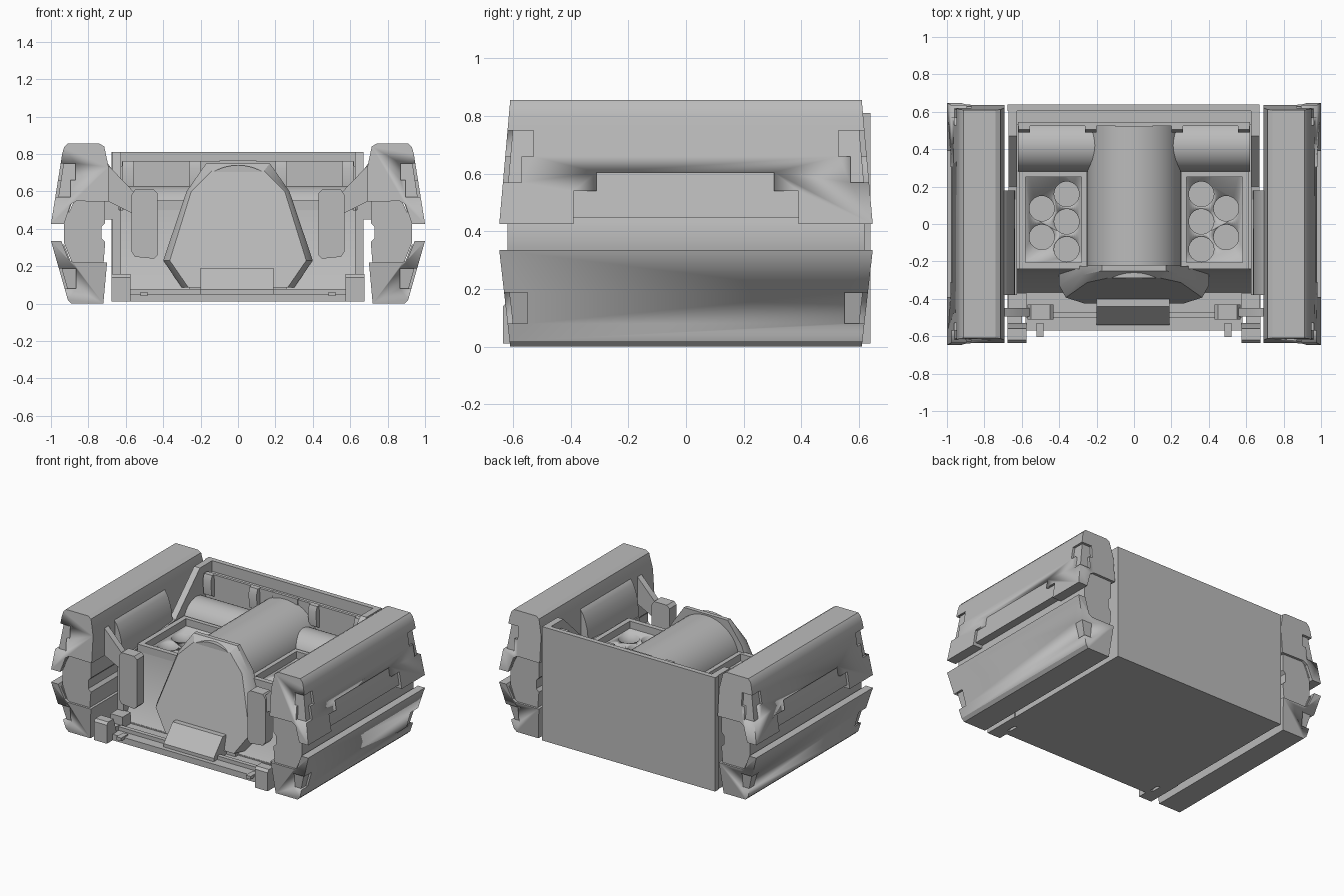
import bpy, bmesh, math

if "Cube" in bpy.data.objects:
    bpy.data.objects.remove(bpy.data.objects["Cube"])

GREY = bpy.data.materials.new("plain grey")
GREY.diffuse_color = (0.5, 0.5, 0.5, 1)
GREY.use_nodes = True
GREY.node_tree.nodes["Principled BSDF"].inputs["Base Color"].default_value = GREY.diffuse_color


def finish(name, bm, mirror=False):
    bmesh.ops.recalc_face_normals(bm, faces=bm.faces)
    me = bpy.data.meshes.new(name)
    bm.to_mesh(me)
    bm.free()
    me.materials.append(GREY)
    for p in me.polygons:
        p.use_smooth = True
    me.set_sharp_from_angle(angle=math.radians(28))
    ob = bpy.data.objects.new(name, me)
    bpy.context.collection.objects.link(ob)
    if mirror:
        ob.modifiers.new("mirror", 'MIRROR').use_mirror_merge = False
    return ob


def prism(name, pts, axis, a, b, mirror=False, shape=None):
    """Extrude a 2D outline along an axis from a to b; shape(v) may move points."""
    bm = bmesh.new()

    def co(p, d):
        return {'x': (d, p[0], p[1]), 'y': (p[0], d, p[1]), 'z': (p[0], p[1], d)}[axis]
    lo = [bm.verts.new(co(p, a)) for p in pts]
    hi = [bm.verts.new(co(p, b)) for p in pts]
    bm.faces.new(lo)
    bm.faces.new(hi[::-1])
    for i in range(len(pts)):
        j = (i + 1) % len(pts)
        bm.faces.new((lo[i], hi[i], hi[j], lo[j]))
    if shape:
        for v in bm.verts:
            shape(v)
    return finish(name, bm, mirror)


def box(name, x0, x1, y0, y1, z0, z1, mirror=False):
    return prism(name, [(x0, y0), (x1, y0), (x1, y1), (x0, y1)], 'z', z0, z1, mirror)


def cut(ob, cutter):
    cutter.hide_render = True
    cutter.hide_viewport = True
    cutter.display_type = 'WIRE'
    m = ob.modifiers.new("cut", 'BOOLEAN')
    m.object = cutter
    m.operation = 'DIFFERENCE'
    m.solver = 'EXACT'


def both(pts):
    """Complete a right-half outline with its mirror image."""
    return pts + [(-x, z) for x, z in reversed(pts) if abs(x) > 1e-6]


# Side pods: tapered shells with cut panels, backed by a slightly smaller filler
def pod(name, outline, centre, z_wide, z_thin, cutters):
    def taper(inset):
        def f(v):
            t = (v.co.z - z_wide) / (z_thin - z_wide)
            v.co.y = math.copysign(0.648 - 0.038 * t - inset, v.co.y)
        return f
    cx, cz = centre
    small = [(cx + (x - cx) * 0.88, cz + (z - cz) * 0.9) for x, z in outline]
    prism(name + "_filler", small, 'y', -1, 1, True, taper(0.018))
    shell = prism(name + "_shell", outline, 'y', -1, 1, False, taper(0))
    for i, c in enumerate(cutters):
        cut(shell, box(f"{name}_cutter_{i}", *c))
    shell.modifiers.new("mirror", 'MIRROR').use_mirror_merge = False


upper_cuts = [(0.9, 1.1, -0.39, 0.39, 0.40, 0.54), (0.88, 1.1, -0.31, 0.305, 0.52, 0.605)]
lower_cuts = []
for s in (-1, 1):
    y = sorted((s * 0.53, s * 0.7))
    upper_cuts.append((0.87, 1.1, *y, 0.66, 0.75))
    y = sorted((s * 0.57, s * 0.71))
    upper_cuts.append((0.895, 1.11, *y, 0.57, 0.67))
    y = sorted((s * 0.55, s * 0.7))
    lower_cuts.append((0.865, 1.1, *y, 0.08, 0.187))

pod("upper_pod", [(1.0, 0.425), (0.94, 0.80), (0.93, 0.835), (0.912, 0.855), (0.74, 0.855),
                  (0.715, 0.84), (0.692, 0.73), (0.692, 0.545), (0.865, 0.548),
                  (0.895, 0.53), (0.93, 0.425)],
    (0.83, 0.66), 0.425, 0.855, upper_cuts)
pod("lower_pod", [(1.0, 0.335), (0.945, 0.335), (0.905, 0.235), (0.88, 0.22), (0.70, 0.22),
                  (0.72, 0.0), (0.89, 0.0), (0.91, 0.02)],
    (0.82, 0.14), 0.335, 0.0, lower_cuts)
prism("pod_core", [(0.93, 0.435), (0.93, 0.325), (0.88, 0.2), (0.72, 0.2), (0.71, 0.33),
                   (0.73, 0.35), (0.73, 0.41), (0.71, 0.43), (0.71, 0.56), (0.87, 0.56)],
      'y', -0.62, 0.62, True)
prism("side_bolster", [(0.73, 0.77), (0.70, 0.755), (0.675, 0.72), (0.655, 0.67), (0.64, 0.61),
                       (0.635, 0.54), (0.635, 0.45), (0.73, 0.45)], 'y', -0.38, 0.18, True)

# Tub: floor, back and side walls
box("floor", -0.67, 0.67, -0.37, 0.64, 0.01, 0.06)
box("floor_front", -0.58, 0.58, -0.57, -0.36, 0.01, 0.052)
box("back_wall", -0.675, 0.665, 0.605, 0.64, 0.01, 0.81)
box("back_inner_panel", -0.63, 0.63, 0.53, 0.61, 0.05, 0.735)
box("back_rail", -0.62, 0.62, 0.525, 0.545, 0.735, 0.76)
box("rail_centre_plate", -0.10, 0.10, 0.518, 0.54, 0.725, 0.765)
prism("side_wall", [(0.64, 0.01), (0.64, 0.81), (0.47, 0.81), (0.2, 0.55), (-0.38, 0.5),
                    (-0.38, 0.01)], 'x', 0.625, 0.67, True)
for i, x in enumerate((0.2, 0.555)):
    prism(f"rail_clip_{i}", [(0.54, 0.60), (0.50, 0.62), (0.49, 0.72), (0.505, 0.762),
                             (0.54, 0.762)], 'x', x, x + 0.062, True)

# Cup trays: one bulkhead block per side with round wells and a raised rim
tray = prism("cup_tray", [(0.53, 0.05), (0.53, 0.5), (-0.24, 0.5), (-0.27, 0.22),
                          (-0.37, 0.055)], 'x', 0.2, 0.626)
bm = bmesh.new()
for x, y in ((0.36, 0.16), (0.36, 0.013), (0.36, -0.135), (0.493, 0.083), (0.493, -0.07)):
    r = bmesh.ops.create_cone(bm, cap_ends=True, segments=32, radius1=0.067, radius2=0.067, depth=0.2)
    bmesh.ops.translate(bm, verts=r["verts"], vec=(x, y, 0.53))
cut(tray, finish("well_cutter", bm))
tray.modifiers.new("mirror", 'MIRROR').use_mirror_merge = False
for i, c in enumerate(((0.25, 0.28, -0.24, 0.28), (0.58, 0.615, -0.24, 0.28),
                       (0.25, 0.615, -0.24, -0.205), (0.25, 0.615, 0.25, 0.28))):
    box(f"tray_rim_{i}", *c, 0.49, 0.55, True)

# Rear rolls lying across the tub
roll = [(0.42 + 0.14 * math.cos(a * math.pi / 16), 0.49 + 0.14 * math.sin(a * math.pi / 16))
        for a in range(32)]
prism("rear_roll", roll, 'x', 0.15, 0.62, True)

# Central barrel with an arched top
arch = [(0.25 * math.cos(a * math.pi / 24), 0.5 + 0.24 * math.sin(a * math.pi / 24))
        for a in range(25)]
prism("central_barrel", [(0.25, 0.05)] + arch + [(-0.25, 0.05)], 'y', -0.29, 0.53)

# Front hood: faceted plate whose face leans back and is smaller than its rim
rim = both([(0.30, 0.085), (0.40, 0.23), (0.275, 0.60), (0.17, 0.75)])
face = both([(0.265, 0.085), (0.365, 0.23), (0.25, 0.60), (0.14, 0.71)])
bm = bmesh.new()


def ring(pts, y_low, y_high):
    return [bm.verts.new((x, y_low + (y_high - y_low) * (z - 0.085) / 0.665, z)) for x, z in pts]


rings = [ring(rim, -0.24, -0.22), ring(rim, -0.35, -0.25), ring(face, -0.425, -0.28)]
bm.faces.new(rings[0])
bm.faces.new(rings[2])
for p, q in zip(rings, rings[1:]):
    for i in range(8):
        j = (i + 1) % 8
        bm.faces.new((p[i], p[j], q[j], q[i]))
finish("front_hood", bm)
box("hood_base", -0.26, 0.26, -0.40, -0.24, 0.05, 0.09)
prism("foot_step", [(-0.54, 0.05), (-0.54, 0.075), (-0.44, 0.19), (-0.40, 0.19), (-0.40, 0.05)],
      'x', -0.2, 0.19)

# Front pads on struts
prism("front_pad", [(0.45, 0.24), (0.55, 0.25), (0.57, 0.28), (0.57, 0.58), (0.55, 0.61),
                    (0.45, 0.61), (0.43, 0.59), (0.43, 0.26)], 'y', -0.51, -0.43, True)
prism("pad_strut", [(0.72, 0.745), (0.69, 0.735), (0.56, 0.60), (0.56, 0.48), (0.72, 0.56)],
      'y', -0.495, -0.45, True)

# Hinge blocks and pegs at the front edge
prism("hinge_block", [(-0.635, 0.01), (-0.635, 0.14), (-0.62, 0.157), (-0.56, 0.157),
                      (-0.53, 0.06), (-0.53, 0.01)], 'x', 0.575, 0.675, True)
box("hinge_arm", 0.60, 0.675, -0.54, -0.37, 0.01, 0.07, True)
box("hinge_stop", 0.575, 0.67, -0.46, -0.37, 0.01, 0.13, True)
box("front_peg", 0.485, 0.522, -0.605, -0.53, 0.04, 0.062, True)
box("front_lip", -0.58, 0.58, -0.50, -0.47, 0.04, 0.078)
